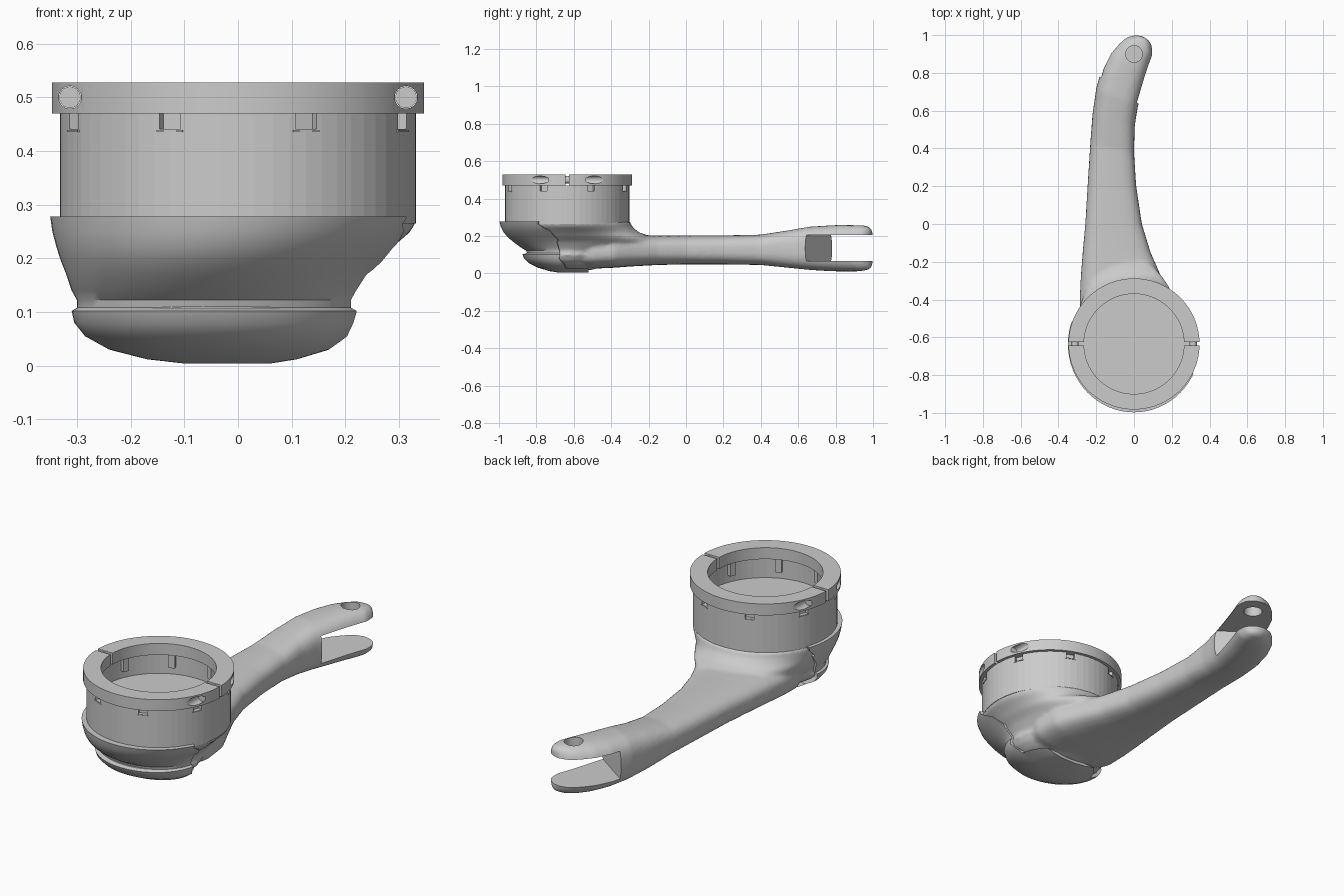
import bpy, bmesh, math
from mathutils import Vector, Matrix

if "Cube" in bpy.data.objects:
    bpy.data.objects.remove(bpy.data.objects["Cube"])

CY = -0.635  # cup axis


def make(name, bm):
    bmesh.ops.recalc_face_normals(bm, faces=bm.faces)
    me = bpy.data.meshes.new(name)
    bm.to_mesh(me)
    bm.free()
    ob = bpy.data.objects.new(name, me)
    bpy.context.collection.objects.link(ob)
    return ob


def loft(name, rings):
    bm = bmesh.new()
    vs = [[bm.verts.new(p) for p in r] for r in rings]
    n = len(vs[0])
    for a, b in zip(vs, vs[1:]):
        for i in range(n):
            j = (i + 1) % n
            bm.faces.new((a[i], a[j], b[j], b[i]))
    bm.faces.new(vs[0])
    bm.faces.new(vs[-1])
    return make(name, bm)


def revolve(name, profile, n=64):
    bm = bmesh.new()
    vs = [[bm.verts.new((r * math.cos(t), CY + r * math.sin(t), z)) for r, z in profile]
          for t in (2 * math.pi * k / n for k in range(n))]
    m = len(profile)
    for k in range(n):
        a, b = vs[k], vs[(k + 1) % n]
        for i in range(m):
            j = (i + 1) % m
            bm.faces.new((a[i], a[j], b[j], b[i]))
    return make(name, bm)


def box(name, loc, size, rot=0):
    bm = bmesh.new()
    bmesh.ops.create_cube(bm, size=1, matrix=Matrix.Translation(loc) @ Matrix.Rotation(rot, 4, 'Z')
                          @ Matrix.Diagonal((*size, 1)))
    return make(name, bm)


def cyl(name, loc, r, depth, axis='Z'):
    bm = bmesh.new()
    rot = Matrix.Rotation(math.pi / 2, 4, 'X') if axis == 'Y' else Matrix()
    bmesh.ops.create_cone(bm, cap_ends=True, segments=32, radius1=r, radius2=r, depth=depth,
                          matrix=Matrix.Translation(loc) @ rot)
    return make(name, bm)


def apply_mod(ob, kind, **props):
    m = ob.modifiers.new(kind, kind)
    for k, v in props.items():
        setattr(m, k, v)
    bpy.context.view_layer.objects.active = ob
    bpy.ops.object.modifier_apply(modifier=m.name)


def boolean(ob, other, op='DIFFERENCE'):
    apply_mod(ob, 'BOOLEAN', operation=op, solver='EXACT', object=other)
    bpy.data.objects.remove(other)


def smooth(ob, deg=35):
    bpy.ops.object.select_all(action='DESELECT')
    ob.select_set(True)
    bpy.context.view_layer.objects.active = ob
    bpy.ops.object.shade_smooth_by_angle(angle=math.radians(deg))


# Bowl levels: z, left x, right x, front y, back y
LEVELS = [(.004, -.10, .06, -.68, -.50), (.012, -.17, .11, -.73, -.47), (.03, -.24, .17, -.79, -.44),
          (.055, -.285, .205, -.84, -.42), (.08, -.305, .22, -.865, -.40), (.102, -.31, .225, -.875, -.38),
          (.108, -.30, .215, -.85, -.36), (.122, -.30, .215, -.855, -.30), (.14, -.31, .225, -.885, -.22),
          (.17, -.32, .245, -.925, -.14), (.195, -.33, .275, -.955, -.17), (.22, -.338, .30, -.975, -.24),
          (.25, -.346, .335, -.99, -.275), (.278, -.35, .35, -.997, -.285)]


def bowl(name, inset, n=64):
    rings = []
    for z, xl, xr, yf, yb in LEVELS:
        cx, a = (xl + xr) / 2, (xr - xl) / 2 - inset
        ring = []
        for k in range(n):
            t = 2 * math.pi * k / n
            s = math.sin(t)
            b = (yb - CY if s > 0 else CY - yf) - inset
            ring.append((cx + a * math.cos(t), CY + b * s, z + (inset if z < .1 else 0)))
        rings.append(ring)
    return loft(name, rings)


# Arm sections: left x,y, right x,y, bottom z, top z
SECTIONS = [(-.20, -.76, .13, -.76, .05, .18), (-.285, -.5, .2, -.5, .025, .2), (-.288, -.4, .19, -.38, .03, .205),
            (-.282, -.28, .145, -.28, .038, .205), (-.272, -.15, .088, -.15, .045, .203),
            (-.258, 0, .042, 0, .048, .203), (-.246, .2, .012, .2, .048, .203),
            (-.232, .42, 0, .38, .045, .207), (-.22, .58, .004, .52, .03, .23),
            (-.2, .72, .02, .62, .018, .25), (-.17, .825, .045, .71, .012, .256),
            (-.13, .905, .065, .78, .01, .26), (-.082, .96, .085, .843, .01, .26),
            (-.043, .993, .103, .891, .014, .257), (.005, 1.003, .098, .945, .022, .248),
            (.04, .996, .078, .974, .035, .236)]
arm_rings = []
for xl, yl, xr, yr, zb, zt in SECTIONS:
    L, R = Vector((xl, yl)), Vector((xr, yr))
    ring = []
    for k in range(32):
        t = 2 * math.pi * k / 32
        c, s = math.cos(t), math.sin(t)
        u = math.copysign(abs(c) ** .7, c)
        w = math.copysign(abs(s) ** .7, s)
        p = (L + R) / 2 + (R - L) / 2 * u
        ring.append((p.x, p.y, (zb + zt) / 2 + (zt - zb) / 2 * w))
    arm_rings.append(ring)

# Arm blended into the cup base
arm = loft('arm', arm_rings)
boolean(arm, bowl('base_tmp', .013), 'UNION')
apply_mod(arm, 'REMESH', mode='VOXEL', voxel_size=.01)
apply_mod(arm, 'SMOOTH', factor=.5, iterations=5)

# Fork slot and pin hole
rot = math.atan2(.82, .57)
d = Vector((math.cos(rot), math.sin(rot)))
c = Vector((-.08, .71)) + d * .3
boolean(arm, box('slot_cutter', (c.x, c.y, .135), (.6, .6, .14), rot))
boolean(arm, cyl('pin_cutter', (0, .9, .25), .044, .12))
smooth(arm)

# Front cover shell, trimmed along a curved seam
cover = bowl('front_cover', 0)
right = [(-.83, .3), (-.83, .27), (-.76, .23), (-.72, .17), (-.70, .08), (-.66, .03), (-.52, .025), (-.52, -.05)]
left = [(-.48, .3), (-.49, .26), (-.53, .22), (-.58, .16), (-.61, .08), (-.61, .03), (-.52, .025), (-.52, -.05)]
ends = [(-1.2, -.05), (-1.2, .3)]
seam = loft('seam_cutter', [[(x, y, z) for y, z in prof + ends] for x, prof in ((-.4, left), (.4, right))])
boolean(cover, seam, 'INTERSECT')
smooth(cover)

# Cup wall with floor, notched under the ring
cup = revolve('cup_wall', [(.332, .265), (.332, .471), (.3, .471), (.3, .265)])
floor = cyl('cup_floor', (0, CY, .315), .305, .09)
for k in range(8):
    t = math.radians(22.5 + 45 * k)
    v = Vector((math.cos(t), math.sin(t)))
    boolean(cup, box('notch_cutter', (.33 * v.x, CY + .33 * v.y, .458), (.036, .042, .034), t))
    # Inner clip post and the little outer sill
    box('clip_post', (.288 * v.x, CY + .288 * v.y, .435), (.024, .03, .07), t)
    box('clip_sill', (.326 * v.x, CY + .326 * v.y, .437), (.016, .052, .004), t)
smooth(cup, 3)

# Split clamp ring with screw bores and screws
ring = revolve('clamp_ring', [(.347, .47), (.347, .528), (.265, .528), (.265, .47)], 96)
boolean(ring, box('split_cutter', (0, CY, .5), (.9, .018, .1)))
for sx in (-1, 1):
    boolean(ring, cyl('bore_cutter', (sx * .313, CY, .5), .021, .5, 'Y'))
    cyl('clamp_screw', (sx * .313, CY, .5), .02, .2, 'Y')
smooth(ring)
